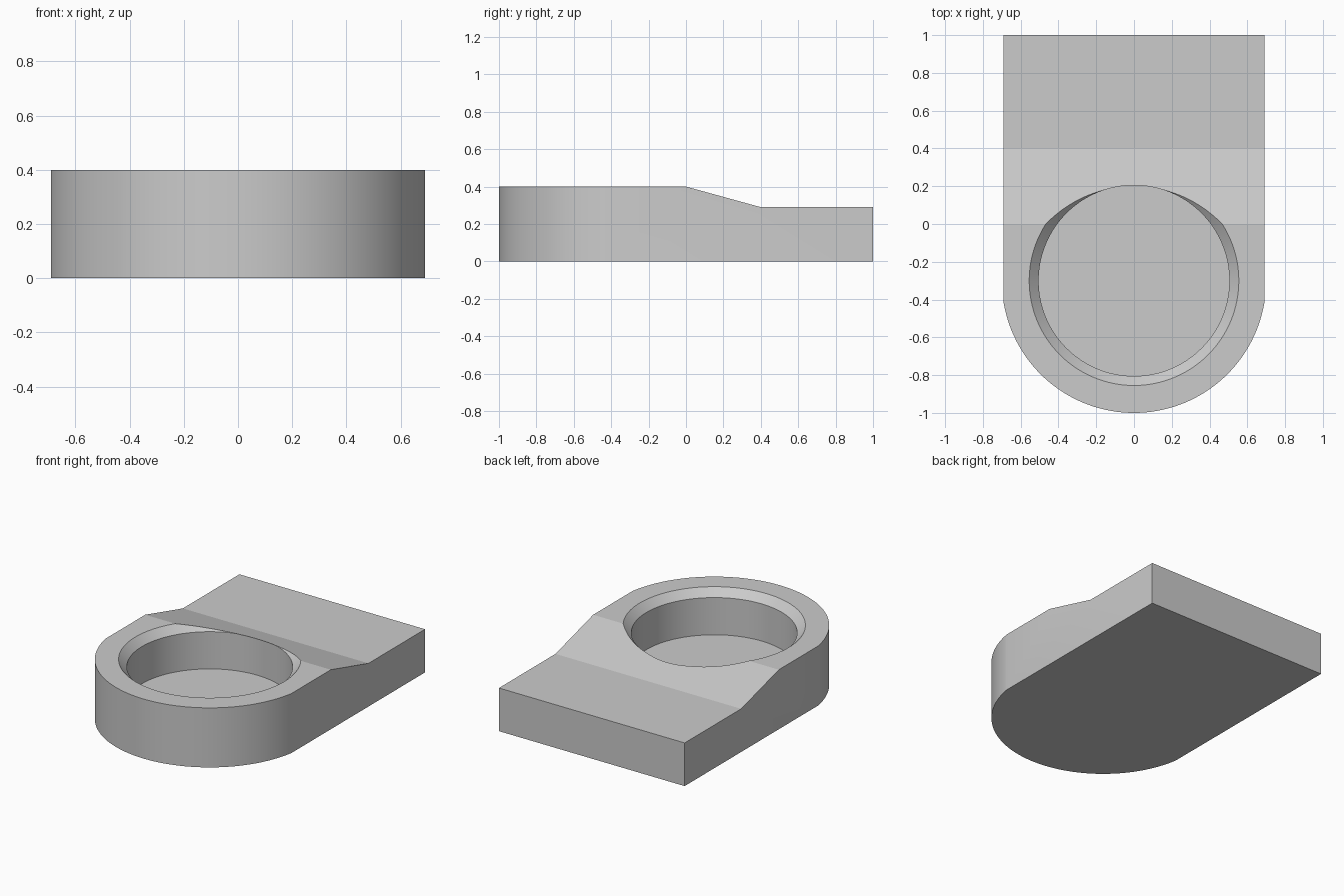
import bpy, bmesh, math

if "Cube" in bpy.data.objects:
    bpy.data.objects.remove(bpy.data.objects["Cube"])

HALF_W = 0.69            # half width of the body
CY, R_OUT = -0.30, 0.70  # centre and radius of the rounded end
R_HOLE, FLOOR = 0.505, 0.10
SEG = 128


def new_object(name, bm):
    bmesh.ops.recalc_face_normals(bm, faces=bm.faces)
    mesh = bpy.data.meshes.new(name)
    bm.to_mesh(mesh)
    bm.free()
    obj = bpy.data.objects.new(name, mesh)
    bpy.context.collection.objects.link(obj)
    return obj


def prism(name, points, offset):
    """Extrude a closed outline of 3D points along an offset."""
    bm = bmesh.new()
    face = bm.faces.new([bm.verts.new(p) for p in points])
    ext = bmesh.ops.extrude_face_region(bm, geom=[face])
    verts = [v for v in ext["geom"] if isinstance(v, bmesh.types.BMVert)]
    bmesh.ops.translate(bm, verts=verts, vec=offset)
    return new_object(name, bm)


def lathe(name, profile):
    """Closed solid of stacked rings (radius, z) around the socket axis."""
    bm = bmesh.new()
    rings = []
    for r, z in profile:
        rings.append([bm.verts.new((r * math.cos(2 * math.pi * i / SEG),
                                    CY + r * math.sin(2 * math.pi * i / SEG), z))
                      for i in range(SEG)])
    for a, b in zip(rings, rings[1:]):
        for i in range(SEG):
            j = (i + 1) % SEG
            bm.faces.new((a[i], a[j], b[j], b[i]))
    bm.faces.new(rings[0])
    bm.faces.new(rings[-1])
    return new_object(name, bm)


def boolean(target, cutter, operation):
    mod = target.modifiers.new(operation.title(), "BOOLEAN")
    mod.operation, mod.solver, mod.object = operation, "EXACT", cutter
    bpy.context.view_layer.objects.active = target
    bpy.ops.object.modifier_apply(modifier=mod.name)
    bpy.data.objects.remove(cutter)


# Body: stepped side profile, thick at the front and thinner at the back
side = [(-1.2, 0), (1, 0), (1, 0.29), (0.4, 0.29), (0, 0.4), (-1.2, 0.4)]
body = prism("socket_block", [(-HALF_W, y, z) for y, z in side], (2 * HALF_W, 0, 0))

# Rounded front: keep only what lies inside the plan outline
start = math.acos(HALF_W / R_OUT)
arc = [-start - (math.pi - 2 * start) * i / 64 for i in range(65)]
plan = [(R_OUT * math.cos(a), CY + R_OUT * math.sin(a), -0.2) for a in arc]
plan += [(-0.69, 1.2, -0.2), (0.69, 1.2, -0.2)]
boolean(body, prism("plan_cutter", plan, (0, 0, 1)), "INTERSECT")

# Blind round socket with a chamfered rim
boolean(body, lathe("socket_cutter", [(R_HOLE, FLOOR), (R_HOLE, 0.35),
                                      (R_HOLE + 0.15, 0.50)]), "DIFFERENCE")

# Single grey finish
grey = bpy.data.materials.new("light_grey")
grey.diffuse_color = (0.60, 0.60, 0.60, 1)
grey.use_nodes = True
grey.node_tree.nodes["Principled BSDF"].inputs["Base Color"].default_value = grey.diffuse_color
body.data.materials.clear()
body.data.materials.append(grey)

# Smooth the round walls, keep the edges sharp
bpy.ops.object.select_all(action="DESELECT")
body.select_set(True)
bpy.context.view_layer.objects.active = body
bpy.ops.object.shade_smooth_by_angle(angle=math.radians(12))
